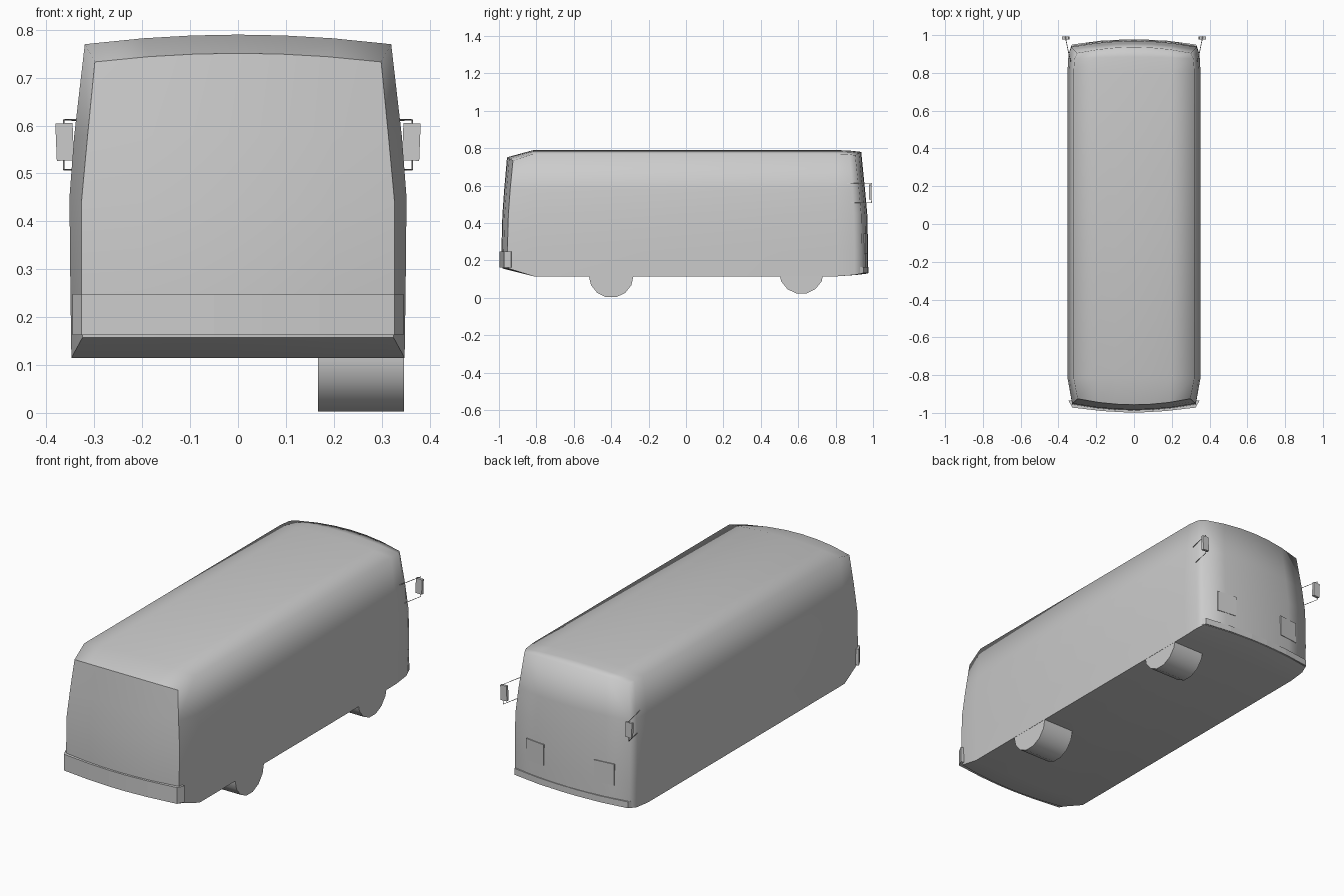
import bpy, bmesh, math
from mathutils import Vector

if "Cube" in bpy.data.objects:
    bpy.data.objects.remove(bpy.data.objects["Cube"])

COLS = [-1, -0.62, -0.3, 0, 0.3, 0.62, 1]


def finish(bm, name):
    me = bpy.data.meshes.new(name)
    bm.to_mesh(me)
    bm.free()
    ob = bpy.data.objects.new(name, me)
    bpy.context.collection.objects.link(ob)
    return ob


# Body stations: five rows (bottom to roof edge), plus roof crown and end bow
HALF = [0.348, 0.35, 0.352, 0.342, 0.32]
STATIONS = [
    dict(y=[-0.95, -0.955, -0.95, -0.94, -0.925], z=[0.157, 0.25, 0.44, 0.58, 0.733],
         w=[0.325, 0.327, 0.327, 0.314, 0.299], crown=0.018, bow=-0.032),
    dict(y=[-0.815] * 5, z=[0.115, 0.25, 0.45, 0.58, 0.77], w=HALF, crown=0.02, bow=0),
    dict(y=[0.81] * 5, z=[0.115, 0.25, 0.45, 0.58, 0.77], w=HALF, crown=0.02, bow=0),
    dict(y=[0.90, 0.90, 0.897, 0.89, 0.875], z=[0.122, 0.25, 0.45, 0.58, 0.767],
         w=[0.344, 0.346, 0.347, 0.336, 0.315], crown=0.019, bow=0.01),
    dict(y=[0.942, 0.942, 0.937, 0.925, 0.905], z=[0.13, 0.25, 0.45, 0.58, 0.762],
         w=[0.33, 0.332, 0.332, 0.322, 0.302], crown=0.018, bow=0.032),
]


def point(s, r, u):
    st = STATIONS[s]
    k = 1 - u * u
    z = st["z"][r] + (st["crown"] * k if r == 4 else 0)
    return Vector((u * st["w"][r], st["y"][r] + st["bow"] * k, z))


def build_body():
    bm = bmesh.new()

    def quad(*pts):
        bm.faces.new([bm.verts.new(p) for p in pts])

    last = len(STATIONS) - 1
    for a, b in zip(COLS, COLS[1:]):
        for s in (0, last):                       # end walls
            for r in range(4):
                quad(point(s, r, a), point(s, r, b), point(s, r + 1, b), point(s, r + 1, a))
        for s in range(last):                     # roof and floor
            for r in (0, 4):
                quad(point(s, r, a), point(s, r, b), point(s + 1, r, b), point(s + 1, r, a))
    for s in range(last):                         # side walls
        for r in range(4):
            for u in (-1, 1):
                quad(point(s, r, u), point(s + 1, r, u), point(s + 1, r + 1, u), point(s, r + 1, u))
    bmesh.ops.remove_doubles(bm, verts=bm.verts, dist=0.0005)
    bmesh.ops.recalc_face_normals(bm, faces=bm.faces)
    # Roof edges and the rounded nose stay soft; floor and rear rim are crisp
    for f in bm.faces:
        f.smooth = True
    for e in bm.edges:
        mid = (e.verts[0].co + e.verts[1].co) / 2
        soft = mid.z > 0.18 and mid.y > -0.9
        if e.calc_face_angle(0) > math.radians(40) and not soft:
            e.smooth = False
    return finish(bm, "body")


# Extruded outline in plan, from z0 to z1
def slab(name, outline, z0, z1):
    bm = bmesh.new()
    f = bm.faces.new([bm.verts.new((x, y, z0)) for x, y in outline])
    g = bmesh.ops.extrude_face_region(bm, geom=[f])
    for v in g["geom"]:
        if isinstance(v, bmesh.types.BMVert):
            v.co.z = z1
    bmesh.ops.recalc_face_normals(bm, faces=bm.faces)
    return finish(bm, name)


def mirrored(half):
    return half + [(-x, y) for x, y in reversed(half)]


def wheel(name, y, z, r=0.12):
    bpy.ops.mesh.primitive_cylinder_add(vertices=14, radius=r, depth=0.18,
                                        location=(0.257, y, z), rotation=(0, math.pi / 2, 0))
    ob = bpy.context.object
    ob.name = name
    bpy.ops.object.shade_smooth_by_angle(angle=math.radians(35))


def rod(name, pts, r=0.002):
    cu = bpy.data.curves.new(name, "CURVE")
    cu.dimensions = "3D"
    cu.bevel_depth = r
    cu.bevel_resolution = 0
    cu.use_fill_caps = True
    sp = cu.splines.new("POLY")
    sp.points.add(len(pts) - 1)
    for p, co in zip(sp.points, pts):
        p.co = (*co, 1)
    ob = bpy.data.objects.new(name, cu)
    bpy.context.collection.objects.link(ob)


def box(name, loc, size, rot=(0, 0, 0)):
    bpy.ops.mesh.primitive_cube_add(size=1, location=loc, rotation=rot)
    ob = bpy.context.object
    ob.name = name
    ob.scale = size


build_body()

# Wrap-around bumper and the low lip at the other end
slab("bumper", mirrored([(0.30, -0.93), (0.346, -0.935), (0.327, -0.972), (0.17, -0.99), (0.05, -0.997)]),
     0.163, 0.248)
slab("bumper_lip", mirrored([(0.30, 0.92), (0.337, 0.93), (0.328, 0.95), (0.18, 0.97), (0.05, 0.977)]),
     0.132, 0.165)

# Wheels exist on one side only
wheel("wheel_a", -0.40, 0.12)
wheel("wheel_b", 0.617, 0.14)

for s, side in ((1, "right"), (-1, "left")):
    # Wing mirror: plate hung between two bent arms
    box("mirror_" + side, (s * 0.362, 0.985, 0.566), (0.036, 0.014, 0.078), (0, s * 0.04, 0))
    for z, end, nm in ((0.612, 0.603, "upper"), (0.508, 0.528, "lower")):
        rod(f"mirror_arm_{nm}_{side}",
            [(s * 0.335, 0.86, z), (s * 0.345, 0.9, z), (s * 0.364, 0.993, z), (s * 0.364, 0.99, end)])
    # Nearly flush lamp panel
    box("lamp_" + side, (s * 0.2, 0.961, 0.29), (0.11, 0.006, 0.11), (0, 0, -s * 0.115))
